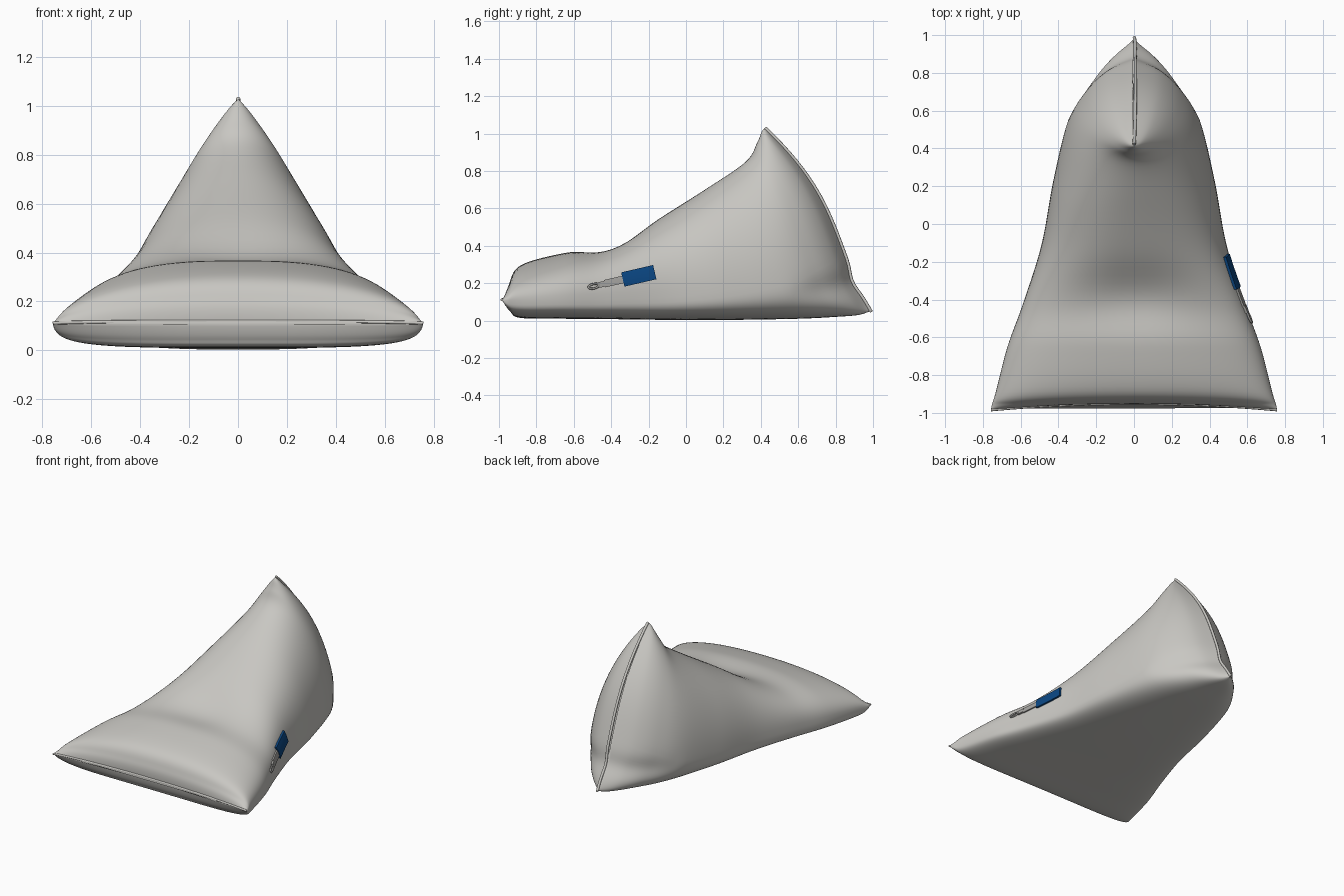
import bpy, bmesh, math
from mathutils import Vector
from mathutils.bvhtree import BVHTree

if "Cube" in bpy.data.objects:
    bpy.data.objects.remove(bpy.data.objects["Cube"])


def material(name, rgb):
    m = bpy.data.materials.new(name)
    m.diffuse_color = (*rgb, 1)
    m.use_nodes = True
    m.node_tree.nodes["Principled BSDF"].inputs["Base Color"].default_value = m.diffuse_color
    return m


FABRIC = material("warm grey fabric", (0.58, 0.57, 0.54))
BLUE = material("blue label", (0.003, 0.06, 0.22))
STRAP = material("strap grey", (0.36, 0.355, 0.34))

# Sections from the flat front seam to the upright back seam:
# top y, top z, bottom y, bottom z, half width, widest height, roundness, back bulge
SECTIONS = [
    (-0.985, 0.118, -0.985, 0.104, 0.757, 0.50, 2.0, 0),
    (-0.965, 0.200, -0.950, 0.045, 0.752, 0.42, 2.1, 0),
    (-0.890, 0.296, -0.890, 0.014, 0.732, 0.34, 2.2, 0),
    (-0.650, 0.362, -0.650, 0.010, 0.670, 0.29, 2.4, 0),
    (-0.430, 0.395, -0.420, 0.008, 0.588, 0.27, 2.6, 0),
    (-0.150, 0.545, -0.100, 0.004, 0.490, 0.22, 2.4, 0),
    (0.120, 0.712, 0.250, 0.004, 0.428, 0.22, 2.15, 0),
    (0.320, 0.850, 0.600, 0.010, 0.350, 0.27, 2.0, 0.03),
    (0.380, 0.950, 0.800, 0.020, 0.255, 0.32, 2.0, 0.07),
    (0.405, 1.010, 0.920, 0.030, 0.145, 0.35, 2.0, 0.11),
    (0.420, 1.030, 0.985, 0.050, 0.008, 0.40, 2.0, 0.13),
]


def section(s):
    """Smoothly interpolated section values, s from 0 to 1."""
    f = s * (len(SECTIONS) - 1)
    i = min(int(f), len(SECTIONS) - 2)
    t = f - i
    a, b, c, d = (SECTIONS[max(0, min(len(SECTIONS) - 1, i + k))] for k in (-1, 0, 1, 2))
    return [q + 0.5 * t * (r - p + t * (2 * p - 5 * q + 4 * r - u + t * (3 * (q - r) + u - p)))
            for p, q, r, u in zip(a, b, c, d)]


def bag_point(s, angle):
    ty, tz, by, bz, w, m, n, bulge = section(s)
    c, k = math.cos(angle), math.sin(angle)
    e = 2 / (n if k > 0 else 4.6 - 2.0 * s)
    side = math.copysign(abs(c) ** e, c)
    rise = math.copysign(abs(k) ** e, k)
    v = m + rise * ((1 - m) if k > 0 else m)
    # tucked fold above the tail
    late = max(0, (s - 0.7) / 0.3)
    fold = late * math.exp(-((v - 0.16) / 0.07) ** 2)
    x = w * side * (1 - 0.22 * fold)
    y = by + (ty - by) * v + bulge * math.sin(math.pi * v) * v * 1.1 - 0.02 * fold
    z = bz + (tz - bz) * v
    # front seam bows inwards, seat is pressed down
    y += 0.035 * (1 - side * side) * max(0, 1 - s * 4)
    if k > 0:
        z -= 0.035 * math.exp(-((y + 0.36) / 0.15) ** 2 - (x / 0.27) ** 2)
    return Vector((x, y, z))


def add_object(name, bm, mat):
    bmesh.ops.recalc_face_normals(bm, faces=bm.faces)
    me = bpy.data.meshes.new(name)
    bm.to_mesh(me)
    me.materials.append(mat)
    for p in me.polygons:
        p.use_smooth = True
    ob = bpy.data.objects.new(name, me)
    bpy.context.collection.objects.link(ob)
    return ob


# Bag body
RINGS, SIDES = 70, 96
bm = bmesh.new()
rings = [[bm.verts.new(bag_point(i / RINGS, 2 * math.pi * j / SIDES)) for j in range(SIDES)]
         for i in range(RINGS + 1)]
for r0, r1 in zip(rings, rings[1:]):
    for j in range(SIDES):
        k = (j + 1) % SIDES
        bm.faces.new((r0[j], r0[k], r1[k], r1[j]))
for ring in (rings[0], rings[-1]):
    bm.faces.new(ring)
bm.normal_update()
tree = BVHTree.FromBMesh(bm)
add_object("bag_body", bm, FABRIC)


def tube(name, points, radius, mat, closed=False):
    cu = bpy.data.curves.new(name, 'CURVE')
    cu.dimensions = '3D'
    cu.bevel_depth = radius
    cu.bevel_resolution = 2
    cu.use_fill_caps = True
    sp = cu.splines.new('POLY')
    sp.points.add(len(points) - 1)
    for p, co in zip(sp.points, points):
        p.co = (*co, 1)
    sp.use_cyclic_u = closed
    cu.materials.append(mat)
    ob = bpy.data.objects.new(name, cu)
    bpy.context.collection.objects.link(ob)


# Seam piping along the front edge and the back ridge
tube("front_seam", [bag_point(0, math.pi * j / 32) for j in range(33)], 0.007, FABRIC)
tube("back_seam", [bag_point(1, math.pi * (j / 32 - 0.5)) + Vector((0, 0.004, 0))
                   for j in range(33)], 0.009, FABRIC)

# Side label: things laid on the right side along a tilted line
TILT = math.radians(13)


def on_side(a, b, lift):
    y = -0.25 + a * math.cos(TILT) - b * math.sin(TILT)
    z = 0.24 + a * math.sin(TILT) + b * math.cos(TILT)
    hit = tree.ray_cast(Vector((2, y, z)), Vector((-1, 0, 0)))[0]
    return Vector(((hit.x if hit else 0.5) + lift, y, z))


def patch(name, a0, a1, half, thick, mat):
    bm = bmesh.new()
    na, nb = 6, 4
    layers = []
    for lift in (-0.004, thick):
        layers.append([[bm.verts.new(on_side(a0 + (a1 - a0) * i / na, half * (2 * j / nb - 1), lift))
                        for j in range(nb + 1)] for i in range(na + 1)])
    for g in layers:
        for i in range(na):
            for j in range(nb):
                bm.faces.new((g[i][j], g[i + 1][j], g[i + 1][j + 1], g[i][j + 1]))
    lo, hi = layers
    rim = lambda g: ([r[0] for r in g] + g[-1][1:] + [r[-1] for r in g[-2::-1]] + g[0][-2:0:-1])
    a, b = rim(lo), rim(hi)
    for i in range(len(a)):
        k = (i + 1) % len(a)
        bm.faces.new((a[i], a[k], b[k], b[i]))
    ob = add_object(name, bm, mat)
    bpy.context.view_layer.objects.active = ob
    ob.select_set(True)
    bpy.ops.object.shade_smooth_by_angle(angle=math.radians(40))
    ob.select_set(False)


patch("blue_label", -0.09, 0.085, 0.039, 0.014, BLUE)
patch("strap", -0.19, -0.085, 0.02, 0.010, STRAP)
patch("strap_end", -0.225, -0.185, 0.015, 0.013, STRAP)
# Pull loop at the end of the strap
tube("pull_loop", [on_side(-0.25 + 0.028 * math.cos(t * math.pi / 8), 0.012 * math.sin(t * math.pi / 8), 0.008)
                   for t in range(16)], 0.006, STRAP, True)
